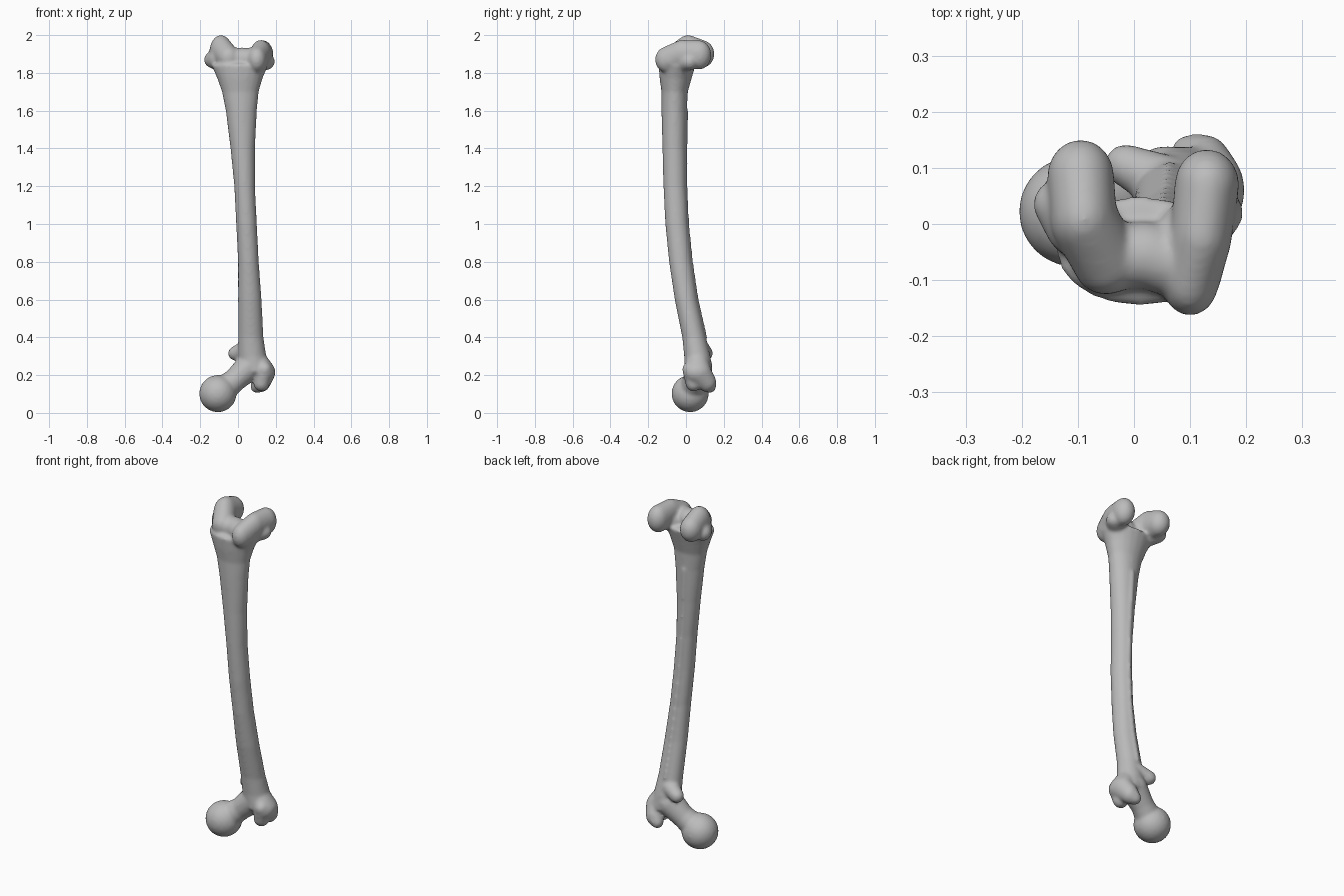
import bpy
import bmesh
from mathutils import Vector

if "Cube" in bpy.data.objects:
    bpy.data.objects.remove(bpy.data.objects["Cube"])

bone = bpy.data.materials.new("bone_grey")
bone.use_nodes = True
bone.diffuse_color = (0.5, 0.5, 0.5, 1)
bone.node_tree.nodes["Principled BSDF"].inputs["Base Color"].default_value = (0.5, 0.5, 0.5, 1)

bm = bmesh.new()


def ball(x, y, z, rx, ry=None, rz=None):
    """Describe an ellipsoid as a centre and its three radii."""
    ry = ry or rx
    return Vector((x, y, z)), Vector((rx, ry, rz or ry))


def chain(*balls):
    """Skin each neighbouring pair of ellipsoids with a convex hull."""
    for pair in zip(balls, balls[1:]):
        part = bmesh.new()
        for centre, radii in pair:
            new = bmesh.ops.create_icosphere(part, subdivisions=3, radius=1)["verts"]
            for v in new:
                v.co = centre + v.co * radii
        hull = bmesh.ops.convex_hull(part, input=part.verts)
        loose = set(hull["geom_interior"] + hull["geom_unused"])
        bmesh.ops.delete(part, geom=[g for g in loose if isinstance(g, bmesh.types.BMVert)],
                         context="VERTS")
        bmesh.ops.recalc_face_normals(part, faces=part.faces)
        mesh = bpy.data.meshes.new("part")
        part.to_mesh(mesh)
        part.free()
        bm.from_mesh(mesh)
        bpy.data.meshes.remove(mesh)


# Shaft: height, left and right edge, front and back edge
shaft = [
    (0.22, 0.02, 0.16, -0.01, 0.14), (0.30, 0.00, 0.15, -0.01, 0.13),
    (0.40, 0.00, 0.135, -0.02, 0.105), (0.60, 0.00, 0.125, -0.06, 0.06),
    (0.80, 0.00, 0.11, -0.09, 0.03), (1.00, -0.01, 0.10, -0.11, 0.01),
    (1.20, -0.02, 0.09, -0.12, 0.00), (1.40, -0.04, 0.09, -0.125, 0.00),
    (1.60, -0.065, 0.10, -0.13, 0.005), (1.70, -0.085, 0.11, -0.13, 0.01),
    (1.77, -0.11, 0.13, -0.14, 0.03), (1.84, -0.14, 0.16, -0.145, 0.05),
]
chain(*[ball((a + b) / 2, (c + d) / 2, z, (b - a) / 2, (d - c) / 2, 0.02)
        for z, a, b, c, d in shaft])
# Ridge down the back of the shaft
chain(*[ball((a + b) / 2 - 0.005, d - 0.004, z, 0.012) for z, a, b, c, d in shaft[2:9]])

# Head and neck
chain(ball(-0.107, 0.022, 0.102, 0.099), ball(-0.106, 0.022, 0.102, 0.099))
chain(ball(-0.09, 0.025, 0.115, 0.072), ball(-0.015, 0.05, 0.175, 0.062),
      ball(0.06, 0.065, 0.245, 0.075))

# Greater trochanter with its hooked tip
chain(ball(0.10, 0.06, 0.27, 0.06), ball(0.14, 0.06, 0.215, 0.058, 0.075, 0.06),
      ball(0.125, 0.11, 0.165, 0.048, 0.05, 0.055), ball(0.10, 0.125, 0.14, 0.035))
chain(ball(0.14, 0.02, 0.23, 0.04), ball(0.125, 0.04, 0.155, 0.042))

# Lesser trochanter
chain(ball(0.05, 0.075, 0.34, 0.05), ball(-0.015, 0.105, 0.315, 0.038))

# Medial condyle and epicondyle
chain(ball(-0.05, -0.065, 1.88, 0.06, 0.062, 0.065),
      ball(-0.09, 0.01, 1.915, 0.06, 0.07, 0.086),
      ball(-0.095, 0.085, 1.90, 0.06, 0.066, 0.073))
chain(ball(-0.10, 0.00, 1.87, 0.06), ball(-0.135, 0.035, 1.87, 0.045))

# Lateral condyle and epicondyle
chain(ball(0.10, -0.10, 1.87, 0.052, 0.064, 0.07),
      ball(0.12, -0.02, 1.90, 0.055, 0.07, 0.075),
      ball(0.13, 0.07, 1.895, 0.058, 0.064, 0.078))
chain(ball(0.10, -0.02, 1.86, 0.06), ball(0.15, 0.02, 1.86, 0.045))

# Groove floor between the condyles
chain(ball(-0.05, -0.06, 1.87, 0.06), ball(0.02, -0.055, 1.875, 0.06),
      ball(0.10, -0.08, 1.87, 0.06))

# Fuse everything into one smooth bone
mesh = bpy.data.meshes.new("thigh_bone")
bm.to_mesh(mesh)
bm.free()
thigh_bone = bpy.data.objects.new("thigh_bone", mesh)
bpy.context.collection.objects.link(thigh_bone)
mesh.materials.append(bone)
remesh = thigh_bone.modifiers.new("fuse", "REMESH")
remesh.mode = "VOXEL"
remesh.voxel_size = 0.008
remesh.use_smooth_shade = True
relax = thigh_bone.modifiers.new("relax", "SMOOTH")
relax.factor = 0.5
relax.iterations = 10
bpy.ops.object.select_all(action="DESELECT")
thigh_bone.select_set(True)
bpy.context.view_layer.objects.active = thigh_bone
for name in ("fuse", "relax"):
    bpy.ops.object.modifier_apply(modifier=name)
bpy.ops.object.shade_smooth()
